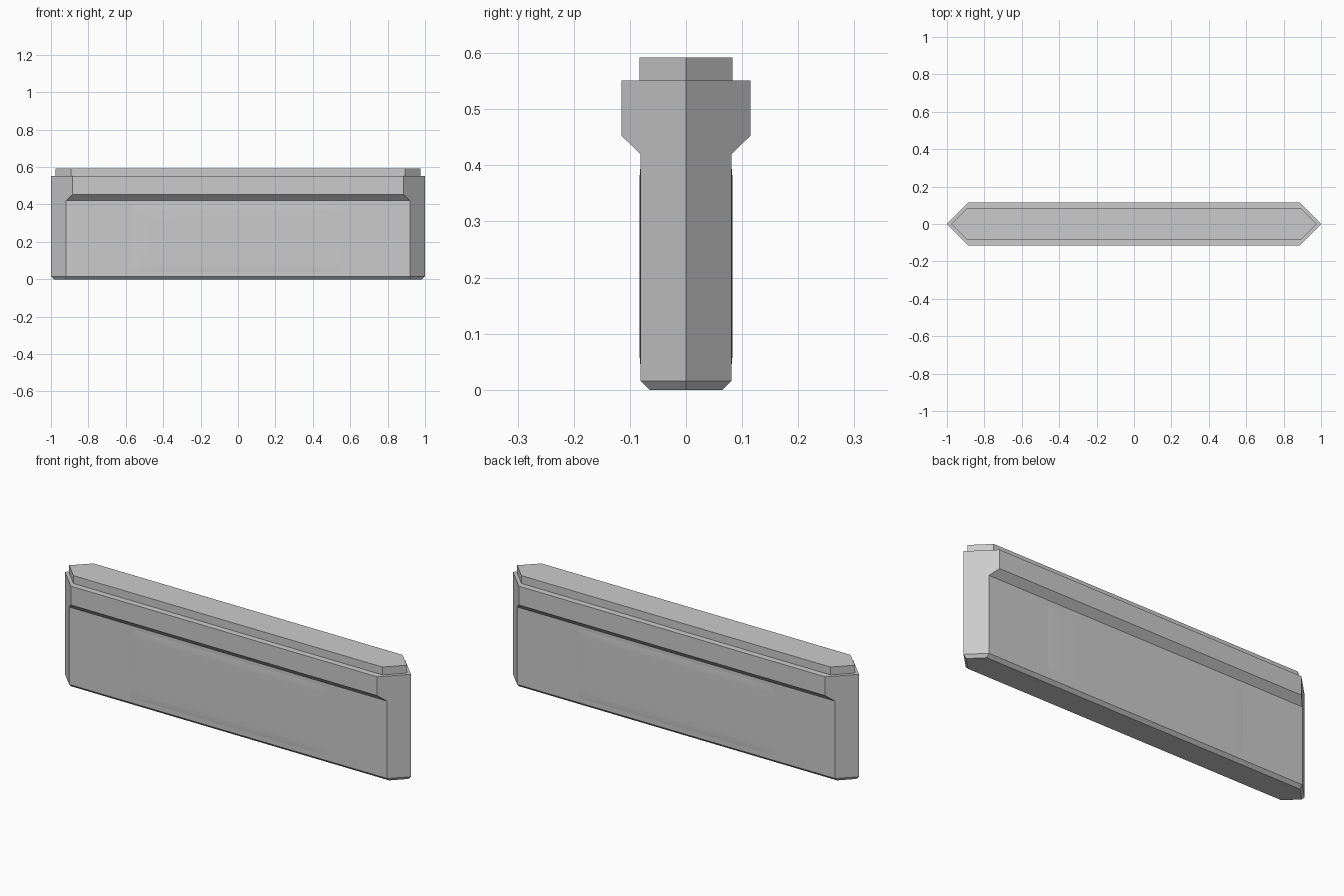
import bpy
import bmesh
import math

old = bpy.data.objects.get("Cube")
if old:
    bpy.data.objects.remove(old, do_unlink=True)

stone = bpy.data.materials.new("light grey")
stone.use_nodes = True
grey = (0.6, 0.6, 0.6, 1)
stone.diffuse_color = grey
stone.node_tree.nodes["Principled BSDF"].inputs["Base Color"].default_value = grey


def finish(bm, name):
    mesh = bpy.data.meshes.new(name)
    bm.to_mesh(mesh)
    bm.free()
    mesh.materials.append(stone)
    obj = bpy.data.objects.new(name, mesh)
    bpy.context.collection.objects.link(obj)
    return obj


def pointed_ring(bm, tip, depth, z):
    """Long hexagon with ends cut at 45 degrees."""
    corner = tip - depth
    outline = [(tip, 0), (corner, depth), (-corner, depth),
               (-tip, 0), (-corner, -depth), (corner, -depth)]
    return [bm.verts.new((x, y, z)) for x, y in outline]


# Wall: one stack of pointed outlines (tip, half depth, height)
sections = [(0.984, 0.065, 0), (1, 0.081, 0.016), (1, 0.081, 0.42),
            (1, 0.115, 0.453), (1, 0.115, 0.551),
            (0.976, 0.083, 0.551), (0.976, 0.083, 0.592)]
bm = bmesh.new()
rings = [pointed_ring(bm, *s) for s in sections]
for low, high in zip(rings, rings[1:]):
    for i in range(6):
        # The end tips share a point where the overhang begins
        j = (i + 1) % 6
        bm.faces.new((low[i], low[j], high[j], high[i]))
bm.faces.new(rings[0][::-1])
bm.faces.new(rings[-1])
bmesh.ops.recalc_face_normals(bm, faces=bm.faces)
finish(bm, "pointed_wall")


# Faint swelling on each broad face
def swollen_panel(name, side):
    bm = bmesh.new()
    bmesh.ops.create_grid(bm, x_segments=40, y_segments=20, size=1)
    for v in bm.verts:
        u, w = v.co.x, v.co.y
        rise = math.sqrt(max(0, (1 - u ** 8) * (1 - w ** 8)))
        v.co = (0.57 * u, side * (0.081 + 0.002 * rise), 0.22 + 0.18 * w)
    if side > 0:
        bmesh.ops.reverse_faces(bm, faces=bm.faces)
    for f in bm.faces:
        f.smooth = True
    finish(bm, name)


swollen_panel("front_swelling", -1)
swollen_panel("back_swelling", 1)
